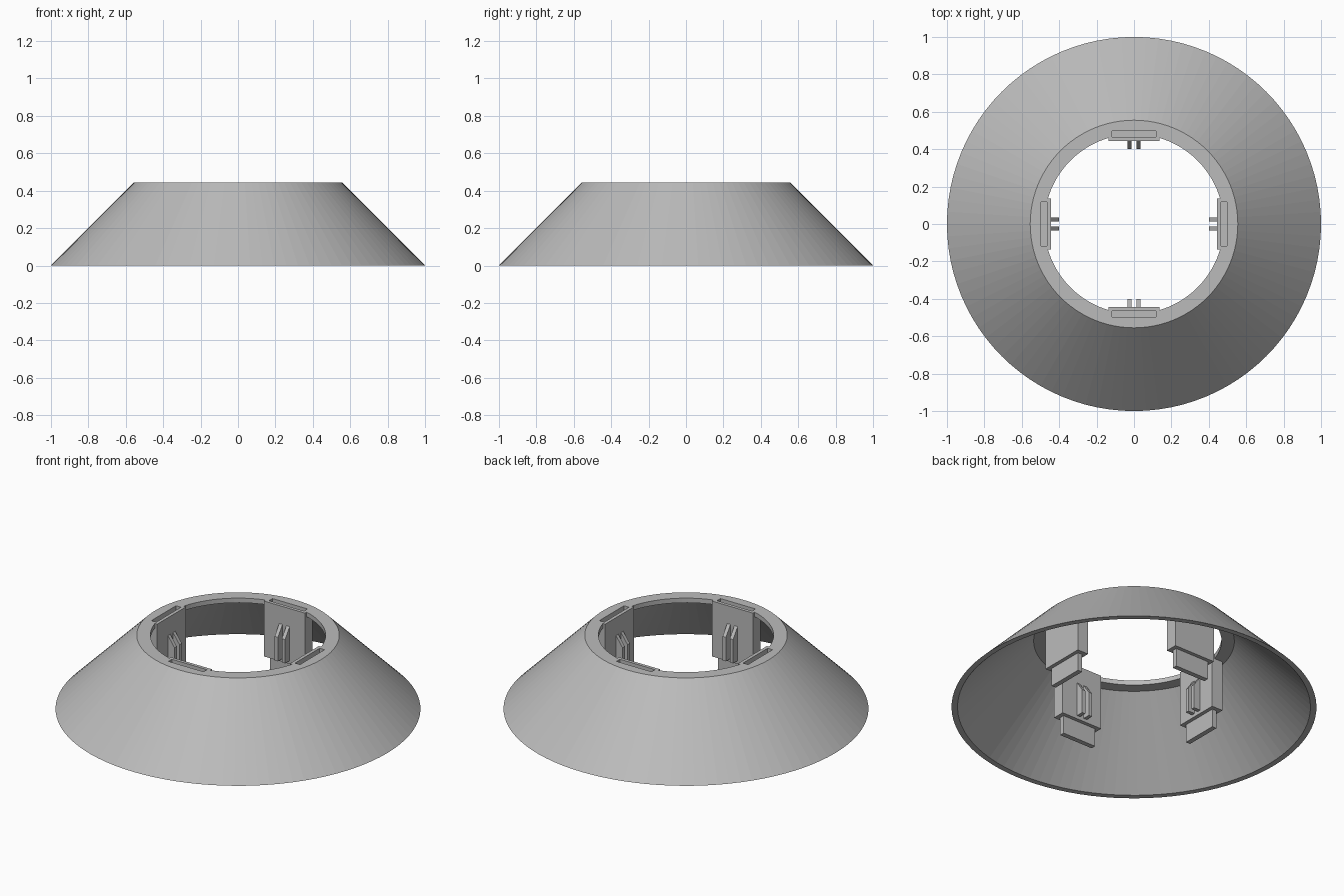
import bpy, bmesh, math
from mathutils import Matrix

SEGMENTS = 96
TOP = 0.445          # height of the rim
BLOCK_BOTTOM = 0.11  # underside of the socket blocks

if "Cube" in bpy.data.objects:
    bpy.data.objects.remove(bpy.data.objects["Cube"])

grey = bpy.data.materials.new("light_grey")
grey.use_nodes = True
grey.diffuse_color = (0.5, 0.5, 0.5, 1)
grey.node_tree.nodes["Principled BSDF"].inputs["Base Color"].default_value = (0.5, 0.5, 0.5, 1)


def finish(name, bm):
    bmesh.ops.recalc_face_normals(bm, faces=bm.faces)
    mesh = bpy.data.meshes.new(name)
    bm.to_mesh(mesh)
    bm.free()
    mesh.materials.append(grey)
    obj = bpy.data.objects.new(name, mesh)
    bpy.context.collection.objects.link(obj)
    return obj


def prism(name, profile, width, offset, turn):
    """Extrude a radius/height outline sideways, then turn it about z."""
    bm = bmesh.new()
    face = bm.faces.new([bm.verts.new((offset - width / 2, r, z)) for r, z in profile])
    moved = bmesh.ops.extrude_face_region(bm, geom=[face])["geom"]
    verts = [v for v in moved if isinstance(v, bmesh.types.BMVert)]
    bmesh.ops.translate(bm, verts=verts, vec=(width, 0, 0))
    bmesh.ops.transform(bm, matrix=Matrix.Rotation(turn, 4, "Z"), verts=bm.verts)
    return finish(name, bm)


def rect(r0, r1, z0, z1):
    return [(r0, z0), (r1, z0), (r1, z1), (r0, z1)]


def combine(target, tool, operation):
    mod = target.modifiers.new(operation.lower(), "BOOLEAN")
    mod.operation, mod.object, mod.solver = operation, tool, "EXACT"
    bpy.context.view_layer.objects.active = target
    bpy.ops.object.modifier_apply(modifier=mod.name)
    bpy.data.objects.remove(tool)


# Hollow cone with an inward lip at the top
bm = bmesh.new()
section = [(1, 0), (0.555, TOP), (0.48, TOP), (0.48, 0.417), (0.55, 0.417), (0.967, 0)]
loop = [bm.verts.new((r, 0, z)) for r, z in section]
edges = [bm.edges.new((loop[i - 1], loop[i])) for i in range(len(loop))]
bmesh.ops.spin(bm, geom=loop + edges, cent=(0, 0, 0), axis=(0, 0, 1),
               angle=math.tau, steps=SEGMENTS, use_merge=True)
bmesh.ops.remove_doubles(bm, verts=bm.verts, dist=0.0001)
shell = finish("cone_shell", bm)

for i, side in enumerate(("back", "right", "front", "left")):
    turn = i * math.pi / 2
    # Socket block hanging from the lip, with a slot open at the top
    combine(shell, prism("block", rect(0.444, 0.517, BLOCK_BOTTOM, TOP), 0.275, 0, turn), "UNION")
    combine(shell, prism("slot", rect(0.464, 0.497, 0.335, TOP + 0.05), 0.235, 0, turn), "DIFFERENCE")
    # Tongue under the block
    prism(side + "_tongue", rect(0.466, 0.495, 0, BLOCK_BOTTOM + 0.01), 0.225, 0, turn)
    # Pair of fins with sloping tops on the inner face
    fin = [(0.4, 0.13), (0.45, 0.13), (0.45, 0.345), (0.4, 0.275)]
    for name, offset in (("_fin_a", -0.024), ("_fin_b", 0.024)):
        prism(side + name, fin, 0.022, offset, turn)
